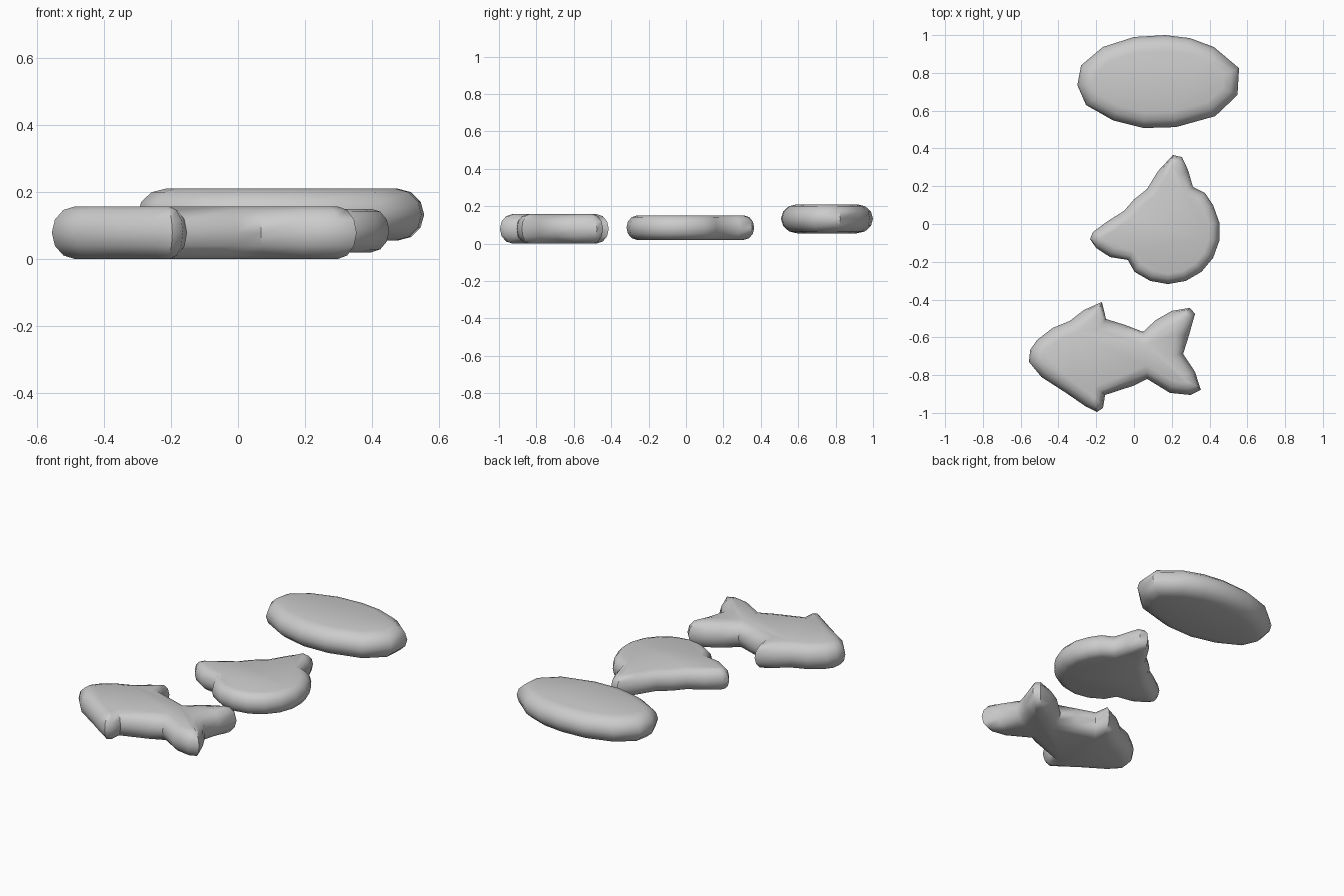
import bpy, bmesh, math
from mathutils import Vector

if "Cube" in bpy.data.objects:
    bpy.data.objects.remove(bpy.data.objects["Cube"])


def inward_normals(pts):
    """Inward directions of a counter-clockwise outline; close points share theirs."""
    n = len(pts)
    raw = []
    for i in range(n):
        a = (pts[i] - pts[i - 1]).normalized()
        b = (pts[(i + 1) % n] - pts[i]).normalized()
        t = a + b
        raw.append(Vector((-t.y, t.x)).normalized())
    out = []
    for i in range(n):
        v = raw[i].copy()
        for j in (i - 1, (i + 1) % n):
            v += raw[j] * min(1.0, (0.05 / (pts[i] - pts[j]).length) ** 2)
        out.append(v.normalized())
    return out


def pillow(name, outline, z_low, z_high, inset, steps=6):
    """Flat slab with a half-round rim that follows the outline."""
    pts = [Vector(p) for p in outline]
    area = sum(pts[i - 1].cross(pts[i]) for i in range(len(pts)))
    if area < 0:
        pts.reverse()
    normals = inward_normals(pts)
    mid, half = (z_low + z_high) / 2, (z_high - z_low) / 2
    bm = bmesh.new()
    rings = []
    for s in range(steps + 1):
        ang = math.pi * (s / steps - 0.5)
        d = inset * (1 - math.cos(ang))
        z = mid + half * math.sin(ang)
        rings.append([bm.verts.new((*(p + m * d), z)) for p, m in zip(pts, normals)])
    n = len(pts)
    for lo, hi in zip(rings, rings[1:]):
        for i in range(n):
            j = (i + 1) % n
            bm.faces.new((lo[i], lo[j], hi[j], hi[i]))
    bm.faces.new(rings[0][::-1])
    bm.faces.new(rings[-1])
    mesh = bpy.data.meshes.new(name)
    bm.to_mesh(mesh)
    bm.free()
    obj = bpy.data.objects.new(name, mesh)
    bpy.context.collection.objects.link(obj)
    bpy.context.view_layer.objects.active = obj
    obj.select_set(True)
    bpy.ops.object.shade_smooth_by_angle(angle=math.radians(50))
    obj.select_set(False)
    return obj


# Oval piece at the back
oval = [(-.30, .735), (-.28, .84), (-.165, .937), (0, .99), (.165, 1), (.296, .984),
        (.423, .937), (.556, .825), (.548, .683), (.43, .571), (.222, .513),
        (.05, .508), (-.11, .548), (-.254, .63)]
pillow("oval_piece", oval, .055, .21, .085)

# Cat head piece: two ears, then the round face as an arc
ears = [(.376, .164), (.312, .196), (.286, .286), (.254, .354), (.206, .365),
        (.127, .28), (.069, .185), (0, .13), (-.053, .069), (-.138, .016),
        (-.217, -.042), (-.233, -.08), (-.2, -.127), (-.127, -.175), (-.033, -.19)]
face = [(.18 + .276 * math.cos(a), -.04 + .278 * math.sin(a))
        for a in (math.radians(-130 + 20 * k) for k in range(9))]
pillow("cat_head_piece", ears + face, .02, .15, .055)

# Fish piece at the front: upper outline nose to tail, then lower outline back
fish_upper = [(-.556, -.73), (-.55, -.667), (-.513, -.614), (-.43, -.55), (-.34, -.513),
              (-.265, -.455), (-.17, -.413), (-.148, -.503), (-.048, -.534),
              (.048, -.571), (.116, -.508), (.2, -.46), (.296, -.444), (.323, -.476),
              (.29, -.593), (.26, -.688)]
fish_lower = [(.323, -.783), (.354, -.878), (.30, -.905), (.19, -.894), (.069, -.82),
              (-.005, -.857), (-.153, -.905), (-.164, -.974), (-.196, -.995),
              (-.254, -.967), (-.36, -.894), (-.49, -.81)]
pillow("fish_piece", fish_upper + fish_lower, 0, .157, .07)
